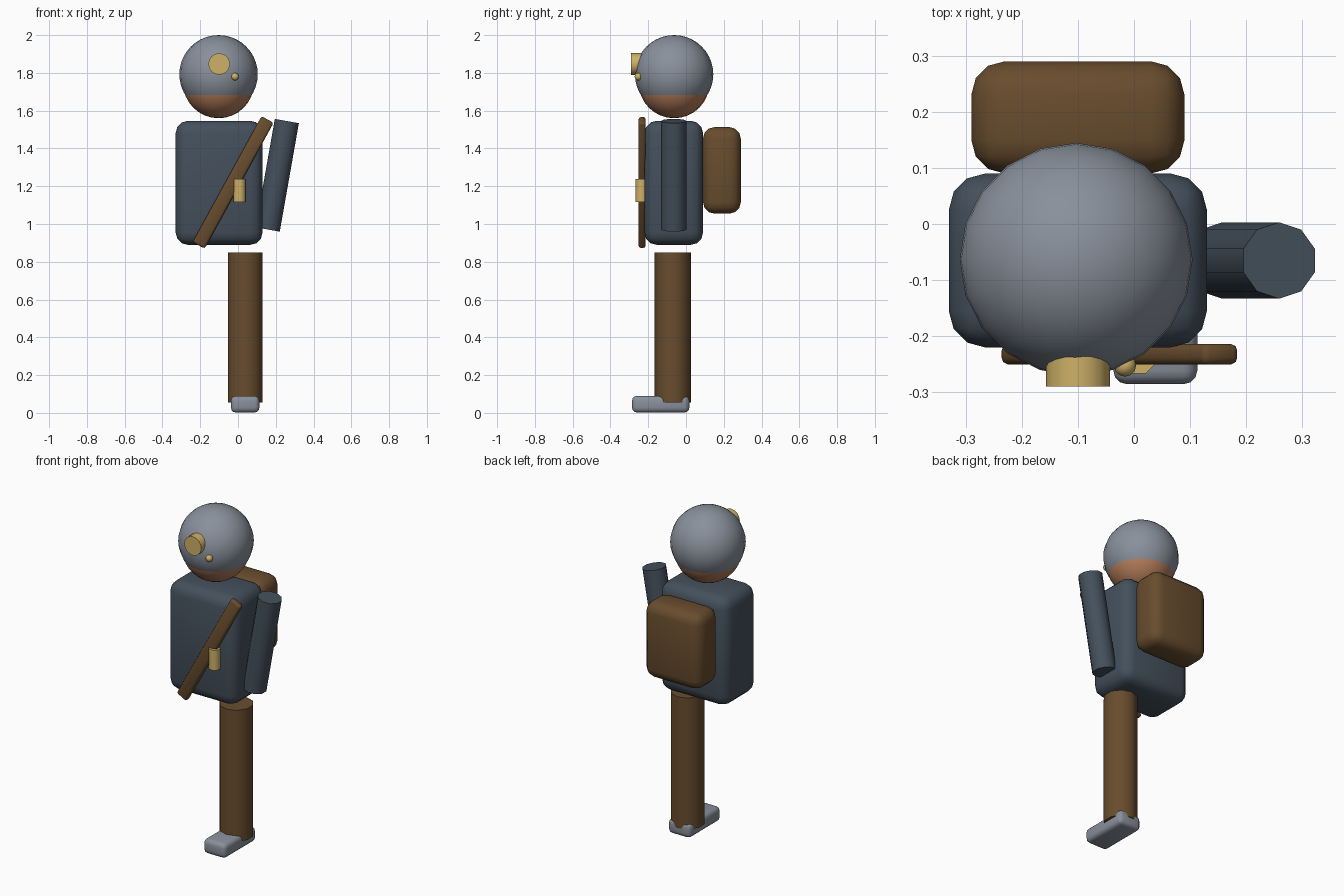
import bpy, bmesh
from math import radians, pi
from mathutils import Matrix, Vector

cube = bpy.data.objects.get("Cube")
if cube:
    bpy.data.objects.remove(cube, do_unlink=True)


def material(name, rgb):
    m = bpy.data.materials.new(name)
    m.use_nodes = True
    m.diffuse_color = (*rgb, 1)
    m.node_tree.nodes["Principled BSDF"].inputs["Base Color"].default_value = (*rgb, 1)
    return m


steel = material("steel grey", (0.25, 0.28, 0.33))
skin = material("skin", (0.45, 0.20, 0.10))
cloth = material("slate cloth", (0.058, 0.08, 0.107))
leather = material("brown leather", (0.14, 0.073, 0.027))
brass = material("brass", (0.62, 0.44, 0.14))


def finish(name, bm, mat, location, rotation=None):
    """Turn the bmesh into a smooth object with sharp edges kept."""
    bmesh.ops.recalc_face_normals(bm, faces=bm.faces)
    for f in bm.faces:
        f.smooth = True
    bm.transform(Matrix.Translation(location) @ (rotation or Matrix()))
    mesh = bpy.data.meshes.new(name)
    bm.to_mesh(mesh)
    bm.free()
    mesh.set_sharp_from_angle(angle=radians(50))
    mesh.materials.append(mat)
    obj = bpy.data.objects.new(name, mesh)
    bpy.context.collection.objects.link(obj)
    return obj


def rounded_box(name, mat, center, size, bevel, rotation=None, segments=3):
    bm = bmesh.new()
    bmesh.ops.create_cube(bm, size=1, matrix=Matrix.Diagonal((*size, 1)))
    bmesh.ops.bevel(bm, geom=bm.edges[:], offset=bevel, segments=segments,
                    profile=0.5, affect='EDGES')
    return finish(name, bm, mat, center, rotation)


def cylinder(name, mat, center, radius, length, sides, rotation=None, turn=0):
    bm = bmesh.new()
    bmesh.ops.create_cone(bm, cap_ends=True, segments=sides, radius1=radius,
                          radius2=radius, depth=length,
                          matrix=Matrix.Rotation(turn, 4, 'Z'))
    return finish(name, bm, mat, center, rotation)


def ball(name, mat, center, radius, segments, rings, cut=None):
    bm = bmesh.new()
    bmesh.ops.create_uvsphere(bm, u_segments=segments, v_segments=rings, radius=radius)
    if cut is not None:
        bmesh.ops.bisect_plane(bm, geom=bm.verts[:] + bm.edges[:] + bm.faces[:],
                               plane_co=(0, 0, cut), plane_no=(0, 0, 1), clear_inner=True)
    return finish(name, bm, mat, center)


# Head and helmet with its lamp and rivet
ball("head", skin, (-0.103, -0.063, 1.748), 0.188, 20, 16)
ball("helmet", steel, (-0.103, -0.063, 1.7925), 0.2075, 20, 20, cut=-0.117)
cylinder("helmet_lamp", brass, (-0.1, -0.26, 1.847), 0.057, 0.06, 16,
         Matrix.Rotation(pi / 2, 4, 'X'))
ball("helmet_rivet", brass, (-0.016, -0.252, 1.78), 0.02, 12, 8)

# Body and backpack
rounded_box("torso", cloth, (-0.1, -0.065, 1.218), (0.46, 0.31, 0.657), 0.065)
rounded_box("backpack", leather, (-0.1, 0.19, 1.284), (0.38, 0.2, 0.458), 0.06)

# Chest strap with its vial
rounded_box("chest_strap", leather, (-0.026, -0.232, 1.22), (0.073, 0.037, 0.76), 0.012,
            Matrix.Rotation(radians(28.7), 4, 'Y'), 2)
cylinder("strap_vial", brass, (0.008, -0.235, 1.177), 0.034, 0.122, 8, turn=pi / 8)

# Left arm, leg and boot
cylinder("left_arm", cloth, (0.208, -0.065, 1.258), 0.068, 0.583, 10,
         Matrix.Rotation(radians(10), 4, 'Y'))
cylinder("left_leg", leather, (0.038, -0.07, 0.452), 0.0955, 0.794, 10)
rounded_box("left_boot", steel, (0.038, -0.134, 0.046), (0.15, 0.303, 0.088), 0.025)
